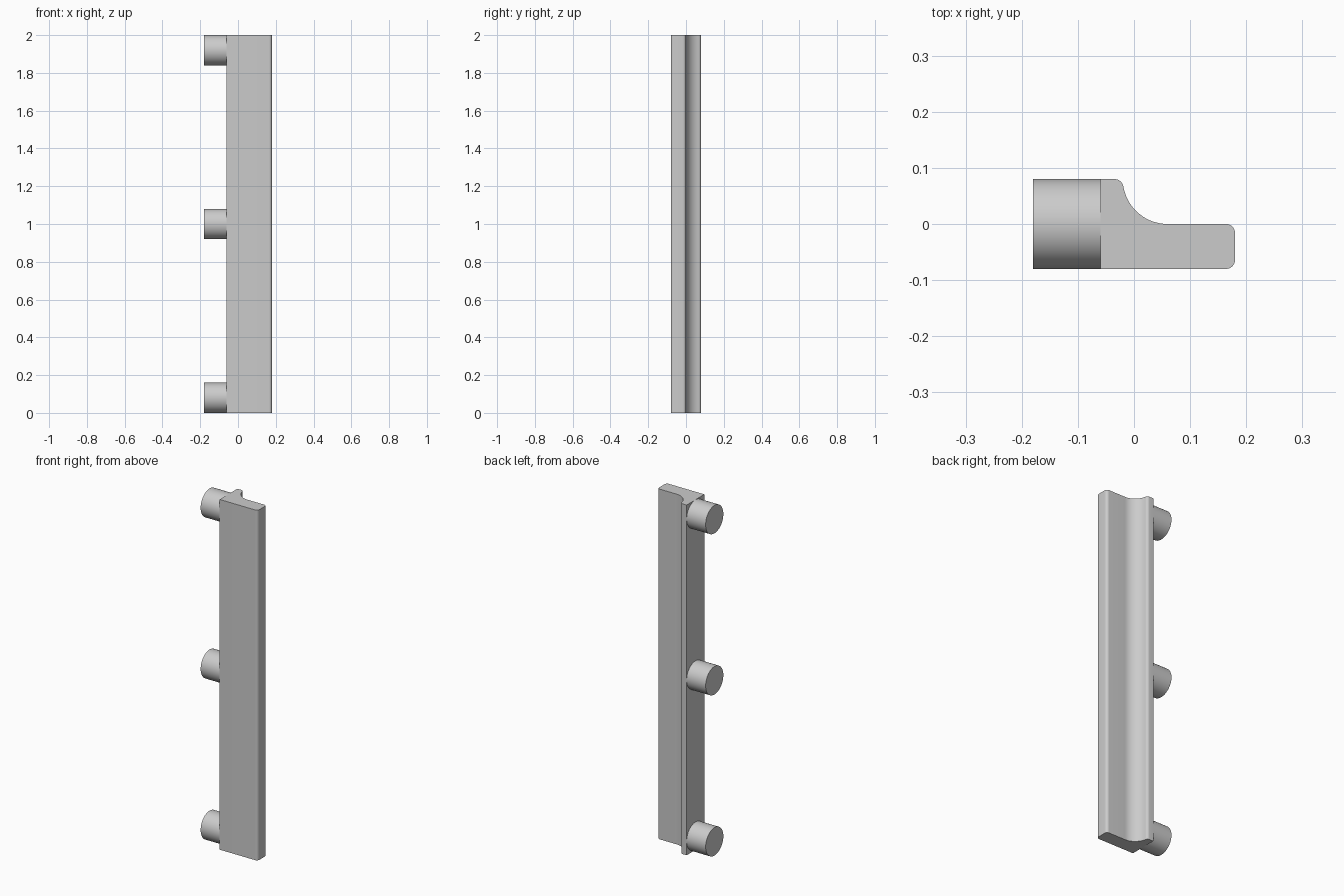
import bpy, bmesh, math
from mathutils import Matrix

cube = bpy.data.objects.get("Cube")
if cube:
    bpy.data.objects.remove(cube, do_unlink=True)

grey = bpy.data.materials.new("plain grey")
grey.use_nodes = True
colour = (0.6, 0.6, 0.6, 1)
grey.diffuse_color = colour
grey.node_tree.nodes["Principled BSDF"].inputs["Base Color"].default_value = colour

HEIGHT, HALF, ROUND, COVE = 2.0, 0.08, 0.016, 0.08
BACK, NOSE = -0.06, 0.18


def arc(cx, cy, r, start, end, steps):
    """Points on a circular arc, angles in degrees."""
    angles = [math.radians(start + (end - start) * i / steps) for i in range(steps + 1)]
    return [(cx + r * math.cos(a), cy + r * math.sin(a)) for a in angles]


def finish(name, bm):
    bmesh.ops.recalc_face_normals(bm, faces=bm.faces)
    mesh = bpy.data.meshes.new(name)
    bm.to_mesh(mesh)
    bm.free()
    mesh.materials.append(grey)
    ob = bpy.data.objects.new(name, mesh)
    bpy.context.collection.objects.link(ob)
    bpy.ops.object.select_all(action='DESELECT')
    ob.select_set(True)
    bpy.context.view_layer.objects.active = ob
    bpy.ops.object.shade_smooth_by_angle(angle=math.radians(30))
    return ob


# Moulded strip: rounded nose, concave cove and a small rounded lip
lip_y = HALF - ROUND
cove_x = COVE - 0.02
lip_x = cove_x - math.sqrt((COVE + ROUND) ** 2 - (HALF - lip_y) ** 2)
tangent = math.degrees(math.atan2(HALF - lip_y, cove_x - lip_x))
profile = [(BACK, -HALF)]
profile += arc(NOSE - ROUND, -HALF + ROUND, ROUND, -90, 0, 8)
profile += arc(NOSE - ROUND, -ROUND, ROUND, 0, 90, 8)
profile += arc(cove_x, HALF, COVE, 270, 180 + tangent, 20)
profile += arc(lip_x, lip_y, ROUND, tangent, 90, 8)[1:]
profile.append((BACK, HALF))

bm = bmesh.new()
base = bm.faces.new([bm.verts.new((x, y, 0)) for x, y in profile])
top = bmesh.ops.extrude_face_region(bm, geom=[base], use_keep_orig=True)["geom"]
bmesh.ops.translate(bm, vec=(0, 0, HEIGHT),
                    verts=[v for v in top if isinstance(v, bmesh.types.BMVert)])
finish("moulded_strip", bm)

# Three round pegs on the flat side
for name, z in (("lower_peg", HALF), ("middle_peg", HEIGHT / 2), ("upper_peg", HEIGHT - HALF)):
    bm = bmesh.new()
    place = Matrix.Translation((-0.12, 0, z)) @ Matrix.Rotation(math.pi / 2, 4, 'Y')
    bmesh.ops.create_cone(bm, cap_ends=True, segments=64, radius1=HALF, radius2=HALF,
                          depth=0.12, matrix=place)
    finish(name, bm)
